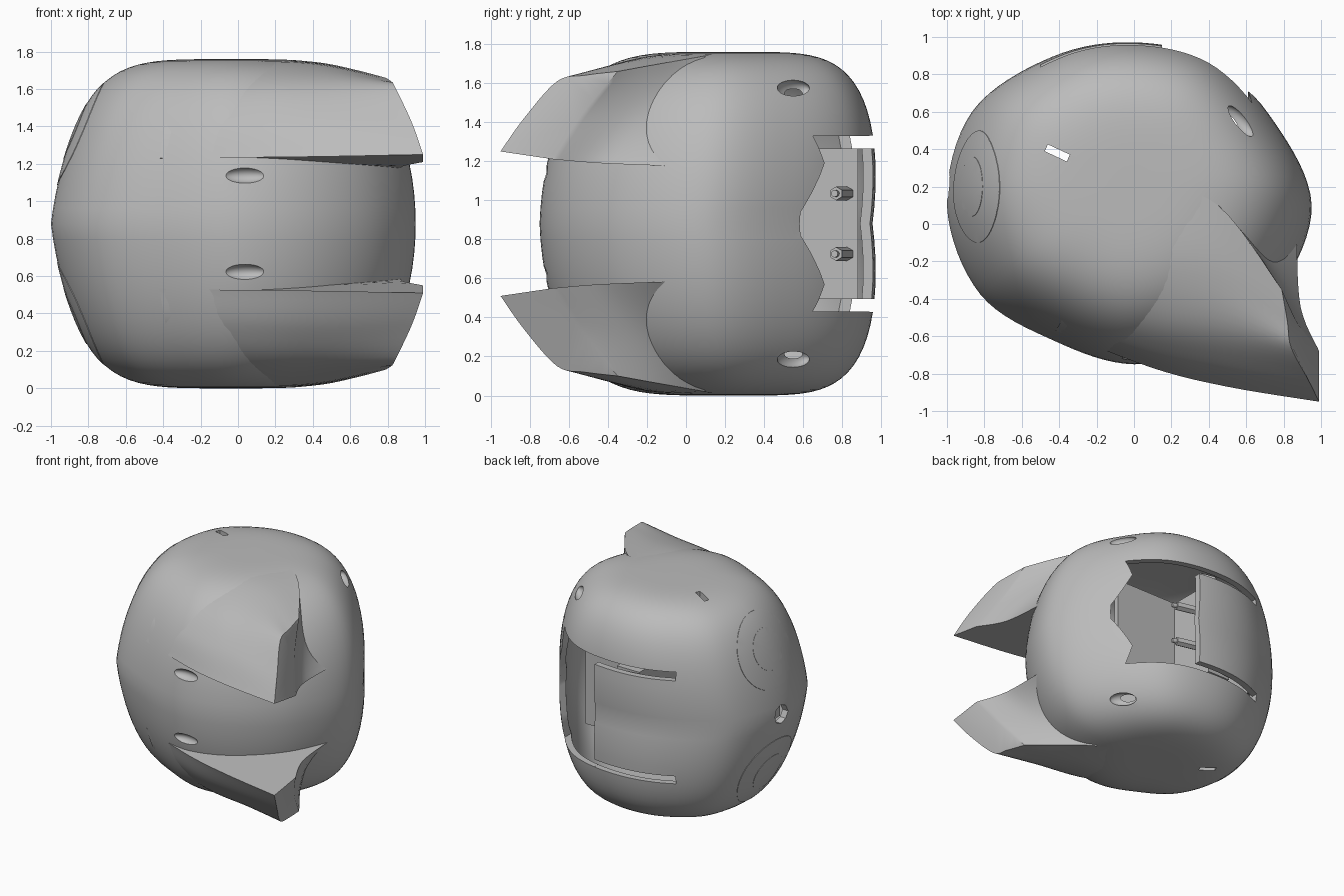
import bpy, bmesh, math
from mathutils import Vector, Matrix

if "Cube" in bpy.data.objects:
    bpy.data.objects.remove(bpy.data.objects["Cube"])

MID = 0.88
grey = bpy.data.materials.new("shell_grey")
grey.use_nodes = True
grey.diffuse_color = (0.5, 0.5, 0.5, 1)
grey.node_tree.nodes["Principled BSDF"].inputs["Base Color"].default_value = (0.5, 0.5, 0.5, 1)


def finish(name, bm, angle=35):
    bmesh.ops.recalc_face_normals(bm, faces=bm.faces)
    mesh = bpy.data.meshes.new(name)
    bm.to_mesh(mesh)
    bm.free()
    obj = bpy.data.objects.new(name, mesh)
    bpy.context.collection.objects.link(obj)
    mesh.materials.append(grey)
    smooth(obj, angle)
    return obj


def activate(obj):
    bpy.ops.object.select_all(action='DESELECT')
    obj.select_set(True)
    bpy.context.view_layer.objects.active = obj


def smooth(obj, angle=35):
    activate(obj)
    bpy.ops.object.shade_smooth_by_angle(angle=math.radians(angle))


def box(name, centre, size, turn=0):
    bm = bmesh.new()
    bmesh.ops.create_cube(bm, size=1, matrix=Matrix.Translation(centre)
                          @ Matrix.Rotation(math.radians(turn), 4, 'Z') @ Matrix.Diagonal((*size, 1)))
    return finish(name, bm)


def rod(name, centre, axis, radius, length, sides=48):
    bm = bmesh.new()
    turn = Vector(axis).to_track_quat('Z', 'Y').to_matrix().to_4x4()
    bmesh.ops.create_cone(bm, cap_ends=True, segments=sides, radius1=radius, radius2=radius,
                          depth=length, matrix=Matrix.Translation(centre) @ turn)
    return finish(name, bm)


def ellipsoid(name, centre, axis, size):
    bm = bmesh.new()
    turn = Vector(axis).to_track_quat('Y', 'Z').to_matrix().to_4x4()
    bmesh.ops.create_uvsphere(bm, u_segments=24, v_segments=16, radius=1,
                              matrix=Matrix.Translation(centre) @ turn @ Matrix.Diagonal((*size, 1)))
    return finish(name, bm)


def boolean(obj, cutter, operation='DIFFERENCE'):
    mod = obj.modifiers.new("cut", 'BOOLEAN')
    mod.operation, mod.object, mod.solver = operation, cutter, 'EXACT'
    activate(obj)
    bpy.ops.object.modifier_apply(modifier=mod.name)
    bpy.data.objects.remove(cutter)


def spline(pts, steps, closed=False):
    # smooth curve through the points
    n, out = len(pts), []
    for i in range(n if closed else n - 1):
        if closed:
            a, b, c, d = (pts[(i + k) % n] for k in (-1, 0, 1, 2))
        else:
            a, b, c, d = (pts[min(max(i + k, 0), n - 1)] for k in (-1, 0, 1, 2))
        for s in range(steps):
            t = s / steps
            out.append(b + (c - a) * (0.5 * t) + (a * 2 - b * 5 + c * 4 - d) * (0.5 * t * t)
                       + (b * 3 - a - c * 3 + d) * (0.5 * t ** 3))
    return out if closed else out + [pts[-1]]


# Rounded shell: one plan outline, shrunk toward the top and bottom,
# with a fuller back and flatter right cheeks
RADII = [0.95, 0.87, 0.87, 0.855, 0.9, 1.0, 1.0, 0.95, 0.84, 0.85, 0.86, 0.9]
plan = spline([Vector((r * math.cos(i * math.pi / 6), r * math.sin(i * math.pi / 6) + 0.1, 0))
               for i, r in enumerate(RADII)], 8, True)
PIVOT = Vector((-0.04, 0.16, 0))


def shell_point(p, s, t, grow):
    h = abs(t)
    shift = Vector((0.1 * h * (1 - h * h) * max(0, -p.x), 0.11 * h * (0.6 + 0.45 * p.y), MID + MID * t * grow))
    return PIVOT + (p - PIVOT) * s * grow + shift


def make_shell(name, grow=1.0):
    bm = bmesh.new()
    rings, count = [], 48
    for k in range(count + 1):
        u = math.radians(-88 + 176 * k / count)
        s = math.cos(u)
        t = math.copysign(math.sqrt(1 - s ** 4.17), u)
        rings.append([bm.verts.new(shell_point(p, s, t, grow)) for p in plan])
    for low, high in zip(rings, rings[1:]):
        for i in range(len(plan)):
            j = (i + 1) % len(plan)
            bm.faces.new((low[i], low[j], high[j], high[i]))
    bm.faces.new(rings[0])
    bm.faces.new(rings[-1])
    obj = finish(name, bm)
    mod = obj.modifiers.new("wall", 'SOLIDIFY')
    mod.thickness, mod.offset = 0.05, -1
    activate(obj)
    bpy.ops.object.modifier_apply(modifier=mod.name)
    return obj


shell = make_shell("shell")

# Rear window with a notched edge, and the two slits beside the rear panel
bm = bmesh.new()
edge = [(0.15, 0.43), (0.63, 0.43), (0.61, 0.57), (0.72, 0.82)]
edge += [(x, 2 * MID - z) for x, z in reversed(edge)]
face = bm.faces.new([bm.verts.new((x, 0.3, z)) for x, z in edge])
grown = bmesh.ops.extrude_face_region(bm, geom=[face])
bmesh.ops.translate(bm, vec=(0, 1, 0), verts=[v for v in grown["geom"] if isinstance(v, bmesh.types.BMVert)])
boolean(shell, finish("window_cutter", bm))
for side in (-1, 1):
    boolean(shell, box("slit_cutter", (-0.17, 0.9, MID + side * 0.418), (0.66, 0.5, 0.066)))

# Strap slots, vents and side port
boolean(shell, box("slot_cutter", (-0.41, 0.38, MID), (0.13, 0.04, 3), -25))
for side in (-1, 1):
    boolean(shell, ellipsoid("front_vent_cutter", (0.04, -0.745, MID + side * 0.26), (0, 1, 0), (0.12, 0.06, 0.045)))
    boolean(shell, ellipsoid("rear_vent_cutter", (0.56, 0.55, MID + side * 0.69), (0.6, 0.6, side * 0.5), (0.11, 0.045, 0.05)))
boolean(shell, rod("port_cutter", (-1, 0.2, MID), (1, 0, 0), 0.075, 0.3, 8))
smooth(shell)
box("port_block", (-0.93, 0.2, MID), (0.04, 0.08, 0.08))

# Flush round covers on the right side
for side, label in ((-1, "lower"), (1, "upper")):
    for radius, grow, part in ((0.3, 1.003, "cover"), (0.16, 1.005, "cover_cap")):
        cover = make_shell(label + "_" + part, grow)
        boolean(cover, rod("cover_cutter", (-0.88, 0.2, MID + side * 0.5), (-0.88, 0, side * 0.47), radius, 0.4),
                'INTERSECT')
        smooth(cover)

# Swept lobes that reach forward to a point, with a scooped inner wall
SECTIONS = [
    [(-.2, .2, 1.735), (-.24, -.25, 1.69), (-.34, -.41, 1.56), (-.39, -.52, 1.4), (-.42, -.57, 1.23)],
    [(.1, .2, 1.755), (.1, -.2, 1.735), (.1, -.5, 1.62), (.1, -.68, 1.43), (.1, -.77, 1.235)],
    [(.45, .1, 1.74), (.45, -.25, 1.72), (.47, -.55, 1.63), (.48, -.75, 1.44), (.5, -.87, 1.24)],
    [(.79, -.35, 1.66), (.82, -.52, 1.64), (.84, -.66, 1.61), (.93, -.83, 1.42), (.99, -.95, 1.25)]]
SCOOP = [
    [(.79, -.35, 1.66), (.88, -.54, 1.43), (.99, -.68, 1.21)],
    [(.64, -.13, 1.70), (.75, -.27, 1.45), (.89, -.44, 1.19)],
    [(.45, .1, 1.74), (.66, -.02, 1.43), (.87, -.06, 1.175)]]


def surface(bm, rows, side):
    # smooth patch through rows of points, mirrored about the middle height
    rows = [spline([Vector((x, y, MID + side * (z - MID))) for x, y, z in row], 6) for row in rows]
    grid = [[bm.verts.new(p) for p in spline(list(column), 6)] for column in zip(*rows)]
    for left, right in zip(grid, grid[1:]):
        for i in range(len(left) - 1):
            bm.faces.new((left[i], left[i + 1], right[i + 1], right[i]))
    return grid


for side, label in ((-1, "lower"), (1, "upper")):
    bm = bmesh.new()
    outer = surface(bm, SECTIONS, side)
    scoop = surface(bm, SCOOP, side)
    bm.faces.new([column[-1] for column in outer] + [column[0] for column in reversed(scoop)])
    bm.faces.new(outer[-1] + scoop[-1])
    bmesh.ops.remove_doubles(bm, verts=bm.verts, dist=0.0005)
    finish(label + "_lobe", bm)

# Mounting block, back plate and pegs inside the rear window
box("inner_block", (-0.1, 0.61, MID), (0.2, 0.54, 0.77))
box("inner_plate", (0.28, 0.46, MID), (0.56, 0.04, 0.77))
for side in (-1, 1):
    z = MID + side * 0.155
    rod("peg", (0.1, 0.8, z), (1, -0.25, 0), 0.035, 0.26, 6)
    rod("peg_pin", (0.24, 0.765, z), (1, -0.25, 0), 0.018, 0.04, 12)
